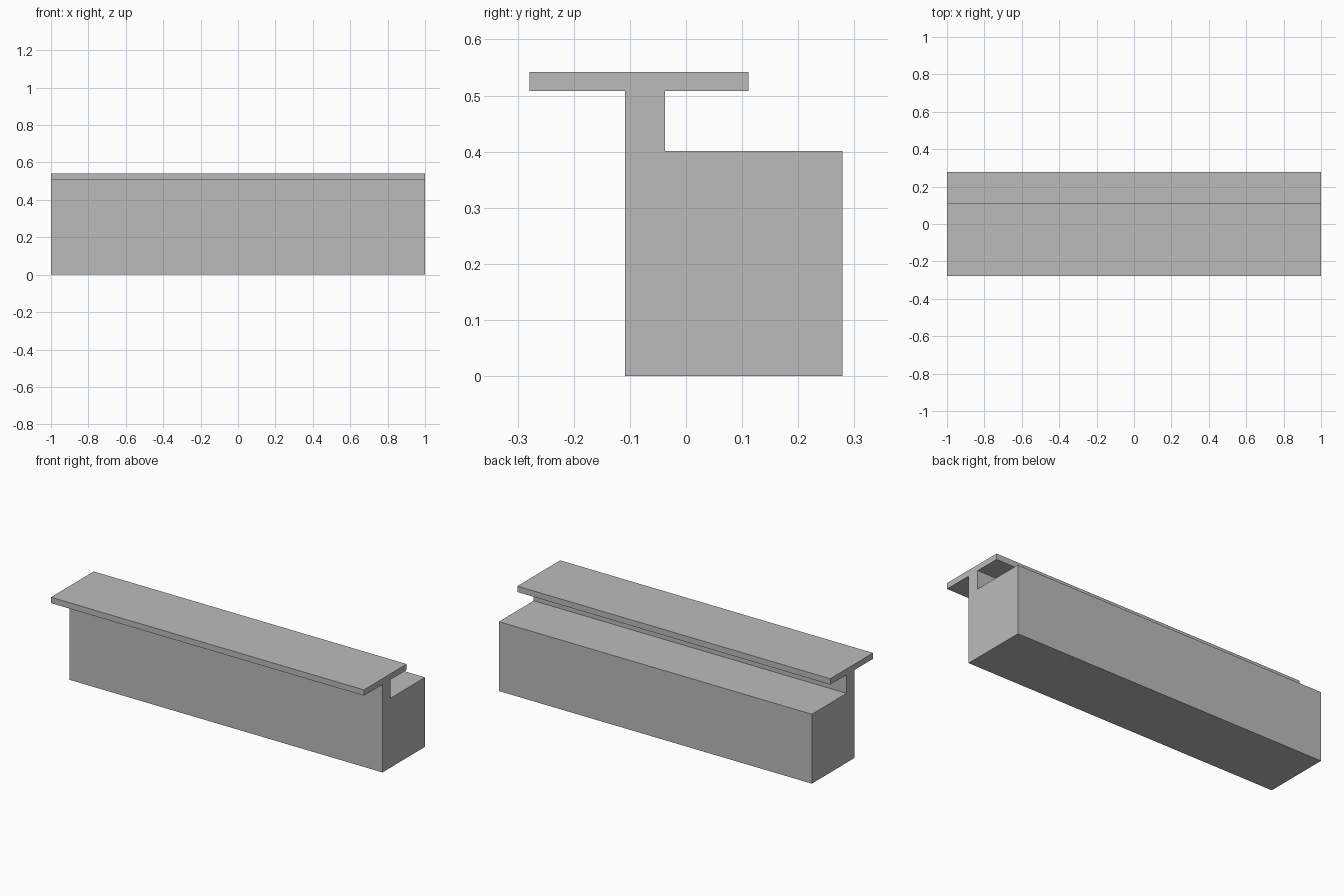
import bpy
import bmesh
from mathutils import Vector

cube = bpy.data.objects.get("Cube")
if cube:
    bpy.data.objects.remove(cube, do_unlink=True)

# Single plain grey
grey = bpy.data.materials.new("plain grey")
grey.use_nodes = True
colour = (0.5, 0.5, 0.5, 1)
grey.diffuse_color = colour
grey.node_tree.nodes["Principled BSDF"].inputs["Base Color"].default_value = colour


def extrude_along_x(name, profile, length, material):
    """Extrude a closed (y, z) outline into a solid centred on x = 0."""
    bm = bmesh.new()
    end = bm.faces.new([bm.verts.new((-length / 2, y, z)) for y, z in profile])
    new = bmesh.ops.extrude_face_region(bm, geom=[end], use_keep_orig=True)["geom"]
    moved = [v for v in new if isinstance(v, bmesh.types.BMVert)]
    bmesh.ops.translate(bm, verts=moved, vec=Vector((length, 0, 0)))
    bmesh.ops.recalc_face_normals(bm, faces=bm.faces)
    mesh = bpy.data.meshes.new(name)
    bm.to_mesh(mesh)
    bm.free()
    mesh.materials.append(material)
    obj = bpy.data.objects.new(name, mesh)
    bpy.context.collection.objects.link(obj)
    return obj


# Cross-section levels: base block, upright wall and overhanging cap
wall_front, wall_back = -0.109, -0.037
cap_front, cap_back = -0.279, 0.111
block_back = 0.279
block_top, cap_bottom, cap_top = 0.401, 0.508, 0.542

section = [
    (wall_front, 0), (block_back, 0),
    (block_back, block_top), (wall_back, block_top),
    (wall_back, cap_bottom), (cap_back, cap_bottom),
    (cap_back, cap_top), (cap_front, cap_top),
    (cap_front, cap_bottom), (wall_front, cap_bottom),
]
extrude_along_x("capped_parapet_beam", section, 2, grey)
